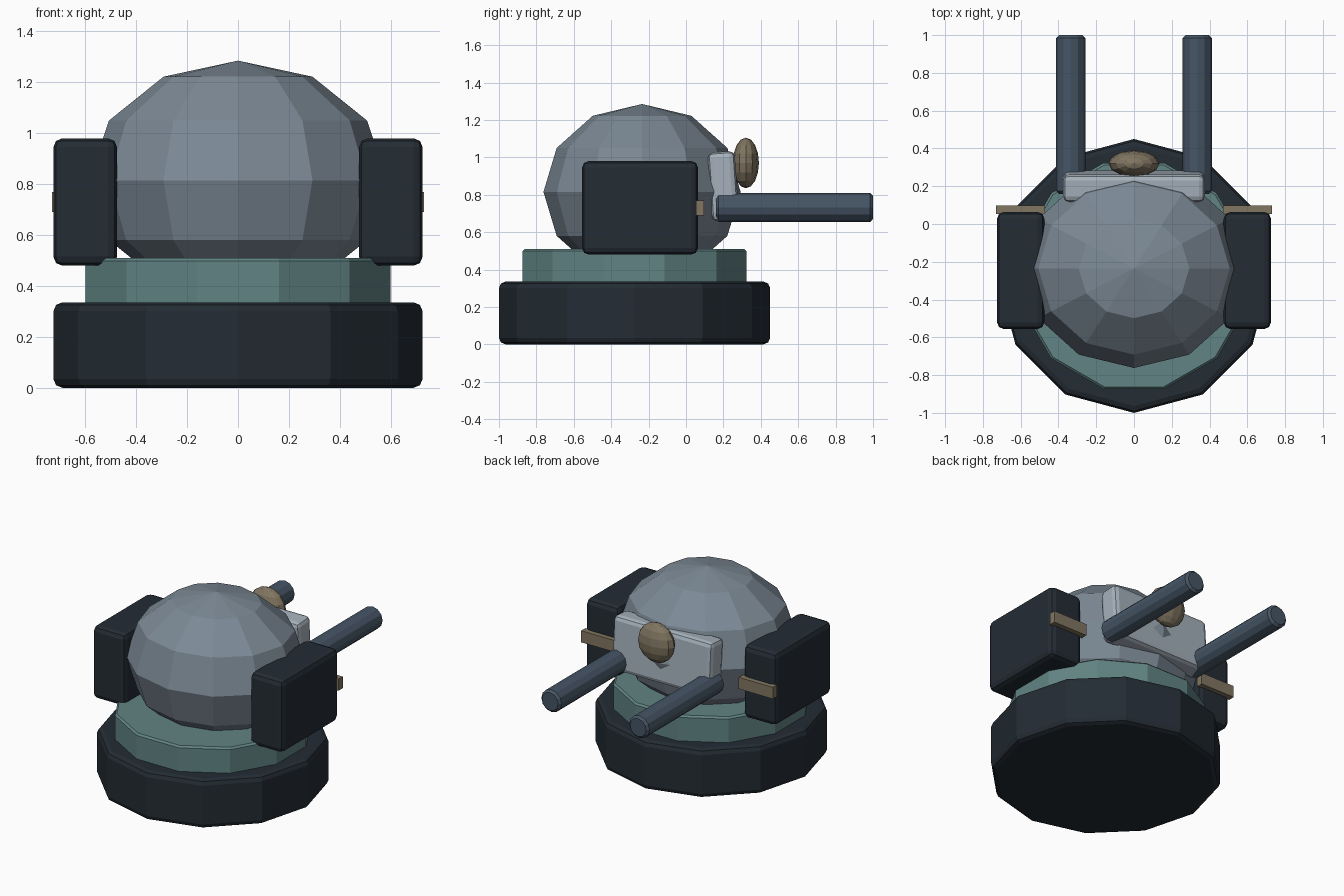
import bpy, bmesh, math
from mathutils import Matrix

if "Cube" in bpy.data.objects:
    bpy.data.objects.remove(bpy.data.objects["Cube"])


def material(name, rgb):
    m = bpy.data.materials.new(name)
    m.diffuse_color = (*rgb, 1)
    m.use_nodes = True
    m.node_tree.nodes["Principled BSDF"].inputs["Base Color"].default_value = m.diffuse_color
    return m


DARK = material("dark_metal", (0.017, 0.025, 0.034))
TEAL = material("teal_metal", (0.12, 0.23, 0.23))
STEEL = material("dome_steel", (0.20, 0.25, 0.30))
PALE = material("pale_steel", (0.38, 0.44, 0.50))
GUN = material("gun_metal", (0.06, 0.09, 0.13))
BRASS = material("dull_brass", (0.22, 0.18, 0.12))


def finish(bm, name, mat, matrix, bevel=0, segments=1):
    bm.transform(matrix)
    bmesh.ops.recalc_face_normals(bm, faces=bm.faces)
    me = bpy.data.meshes.new(name)
    bm.to_mesh(me)
    bm.free()
    me.materials.append(mat)
    ob = bpy.data.objects.new(name, me)
    bpy.context.collection.objects.link(ob)
    if bevel:
        mod = ob.modifiers.new("bevel", 'BEVEL')
        mod.width = bevel
        mod.segments = segments
        mod.limit_method = 'ANGLE'
        mod.angle_limit = math.radians(40)
    return ob


def box(name, mat, loc, size, bevel=0, segments=1, tilt=0):
    bm = bmesh.new()
    bmesh.ops.create_cube(bm, size=1)
    m = Matrix.Translation(loc) @ Matrix.Rotation(tilt, 4, 'X') @ Matrix.Diagonal((*size, 1))
    return finish(bm, name, mat, m, bevel, segments)


def cylinder(name, mat, loc, radius, depth, sides, rot, bevel, segments=1):
    bm = bmesh.new()
    bmesh.ops.create_cone(bm, cap_ends=True, segments=sides,
                          radius1=radius, radius2=radius, depth=depth)
    return finish(bm, name, mat, Matrix.Translation(loc) @ rot, bevel, segments)


def ball(name, mat, loc, radii, sides, rings):
    bm = bmesh.new()
    bmesh.ops.create_uvsphere(bm, u_segments=sides, v_segments=rings, radius=1)
    return finish(bm, name, mat, Matrix.Translation(loc) @ Matrix.Diagonal((*radii, 1)))


# Round foot and turning ring
cylinder("base", DARK, (0, -0.275, 0.168), 0.725, 0.336, 12, Matrix(), 0.035, 2)
cylinder("turning_ring", TEAL, (0, -0.275, 0.415), 0.62, 0.19, 12,
         Matrix.Rotation(math.radians(15), 4, 'Z'), 0.012)

# Faceted dome
ball("dome", STEEL, (0, -0.235, 0.815), (0.585, 0.527, 0.47), 12, 6)

# Gun plate and sight on the back of the dome
box("gun_plate", PALE, (0, 0.20, 0.845), (0.75, 0.145, 0.37), 0.03, 2, math.radians(4))
ball("sight", BRASS, (0, 0.32, 0.97), (0.135, 0.07, 0.135), 12, 8)

# Mirrored side boxes, tabs and barrels
for side, s in (("left", -1), ("right", 1)):
    box(side + "_ammo_box", DARK, (s * 0.60, -0.246, 0.73), (0.25, 0.62, 0.50), 0.035, 2)
    box(side + "_tab", BRASS, (s * 0.60, 0.075, 0.73), (0.26, 0.045, 0.08))
    cylinder(side + "_barrel", GUN, (s * 0.335, 0.58, 0.732), 0.077, 0.84, 12,
             Matrix.Rotation(math.radians(90), 4, 'X'), 0.015)
